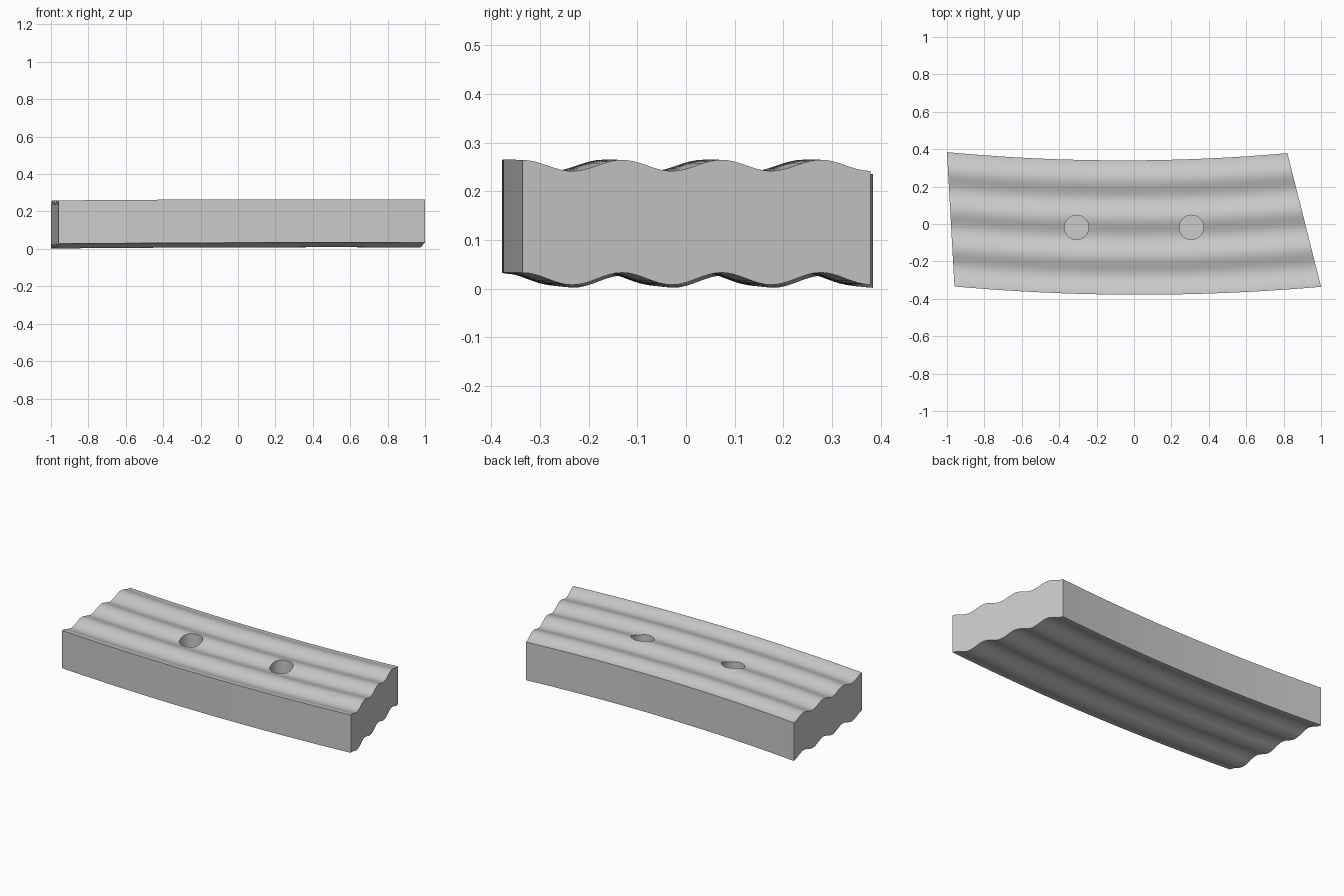
import bpy, bmesh, math

cube = bpy.data.objects.get("Cube")
if cube:
    bpy.data.objects.remove(cube, do_unlink=True)

# Single grey material
grey = bpy.data.materials.new("light grey")
grey.use_nodes = True
grey.diffuse_color = (0.6, 0.6, 0.6, 1)
grey.node_tree.nodes["Principled BSDF"].inputs["Base Color"].default_value = (0.6, 0.6, 0.6, 1)

SECTIONS, STEPS, WAVES = 40, 56, 3.5


def lerp(a, b, t):
    return a + (b - a) * t


def plank_point(u, v, top):
    """u runs along the plank, v from front to back; ridges follow the arc."""
    x = lerp(lerp(-0.96, 1.0, u), lerp(-1.0, 0.82, u), v)
    front = -0.378 + 0.045 * (x - 0.03) ** 2
    back = 0.34 + 0.05 * (x + 0.06) ** 2
    wave = math.cos(2 * math.pi * WAVES * v)
    z = 0.253 + 0.0115 * wave if top else 0.0205 + 0.0125 * wave
    return x, lerp(front, back, v), z + 0.003 * x - 0.003 * x * x


# Corrugated, curved plank: rings of points bridged along its length
bm = bmesh.new()
rings = []
for i in range(SECTIONS + 1):
    u = i / SECTIONS
    upper = [bm.verts.new(plank_point(u, j / STEPS, True)) for j in range(STEPS + 1)]
    lower = [bm.verts.new(plank_point(u, j / STEPS, False)) for j in range(STEPS + 1)]
    rings.append(upper + lower[::-1])
for a, b in zip(rings, rings[1:]):
    for j in range(len(a)):
        k = (j + 1) % len(a)
        bm.faces.new((a[j], a[k], b[k], b[j]))
# Flat end walls
for ring in (rings[0], rings[-1]):
    for j in range(STEPS):
        bm.faces.new((ring[j], ring[j + 1], ring[-j - 2], ring[-j - 1]))
bmesh.ops.recalc_face_normals(bm, faces=bm.faces)
mesh = bpy.data.meshes.new("wavy_plank")
bm.to_mesh(mesh)
bm.free()
mesh.materials.append(grey)
plank = bpy.data.objects.new("wavy_plank", mesh)
bpy.context.collection.objects.link(plank)

# Two blind round holes in the top
for side in (-1, 1):
    bpy.ops.mesh.primitive_cylinder_add(vertices=48, radius=0.065, depth=0.3,
                                        location=(0.307 * side, -0.018, 0.25))
    cutter = bpy.context.object
    cutter.name = "hole_cutter"
    cutter.hide_render = True
    cutter.data.materials.append(grey)
    cut = plank.modifiers.new("hole", 'BOOLEAN')
    cut.operation = 'DIFFERENCE'
    cut.solver = 'EXACT'
    cut.object = cutter
    bpy.ops.object.select_all(action='DESELECT')
    plank.select_set(True)
    bpy.context.view_layer.objects.active = plank
    bpy.ops.object.modifier_apply(modifier=cut.name)
    bpy.data.objects.remove(cutter, do_unlink=True)

bpy.ops.object.shade_smooth_by_angle(angle=math.radians(30))
